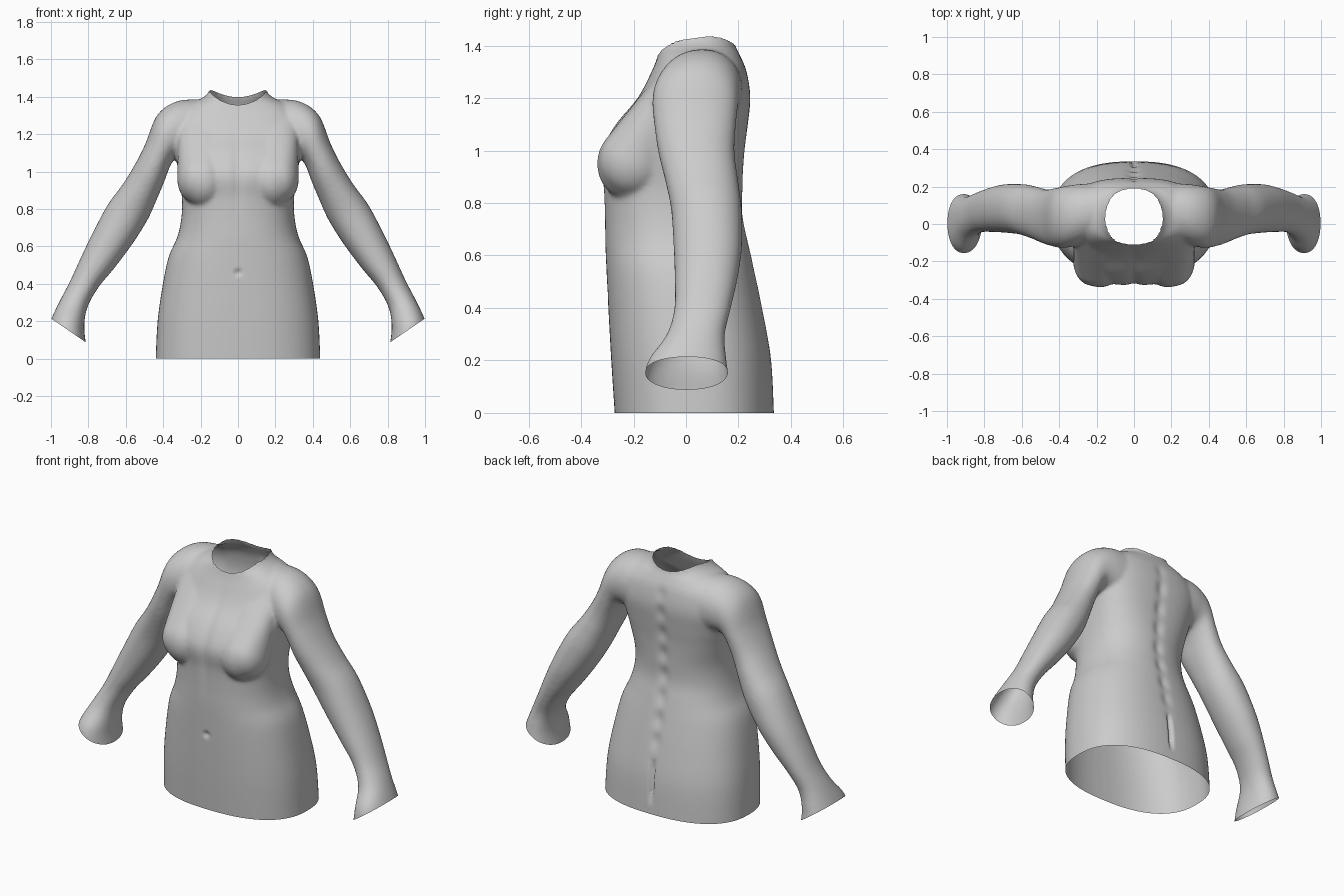
import bpy, bmesh, math
from mathutils import Vector

if "Cube" in bpy.data.objects:
    bpy.data.objects.remove(bpy.data.objects["Cube"])

VOXEL = 0.010


def spline(rows, steps):
    """Catmull-Rom interpolation through rows of numbers."""
    out = []
    for i in range(len(rows) - 1):
        p0, p1 = rows[max(i - 1, 0)], rows[i]
        p2, p3 = rows[i + 1], rows[min(i + 2, len(rows) - 1)]
        for s in range(steps):
            t = s / steps
            out.append([0.5 * (2 * b + (c - a) * t + (2 * a - 5 * b + 4 * c - d) * t * t
                               + (3 * b - a - 3 * c + d) * t ** 3)
                        for a, b, c, d in zip(p0, p1, p2, p3)])
    return out + [list(rows[-1])]


def loft(bm, rings):
    """Skin closed rings of points and cap both ends."""
    loops = [[bm.verts.new(p) for p in r] for r in rings]
    n = len(loops[0])
    for a, b in zip(loops, loops[1:]):
        for i in range(n):
            bm.faces.new((a[i], a[(i + 1) % n], b[(i + 1) % n], b[i]))
    bm.faces.new(loops[0][::-1])
    bm.faces.new(loops[-1])


def oval(centre, u, v, power, n=64):
    """Superellipse ring spanned by half axes u and v."""
    pts = []
    for i in range(n):
        c, s = math.cos(2 * math.pi * i / n), math.sin(2 * math.pi * i / n)
        e = 2 / power
        pts.append(centre + u * math.copysign(abs(c) ** e, c) + v * math.copysign(abs(s) ** e, s))
    return pts


def hull(bm, blobs):
    """Convex hull around several ellipsoids given as (centre, radii)."""
    tmp = bmesh.new()
    for c, r in blobs:
        for i in range(1, 24):
            a = math.pi * i / 24
            for j in range(36):
                b = 2 * math.pi * j / 36
                tmp.verts.new((c[0] + r[0] * math.sin(a) * math.cos(b),
                               c[1] + r[1] * math.sin(a) * math.sin(b), c[2] + r[2] * math.cos(a)))
    bmesh.ops.convex_hull(tmp, input=tmp.verts[:])
    bmesh.ops.delete(tmp, geom=[v for v in tmp.verts if not v.link_faces], context='VERTS')
    part = bpy.data.meshes.new("hull_part")
    tmp.to_mesh(part)
    tmp.free()
    bm.from_mesh(part)
    bpy.data.meshes.remove(part)


# Trunk: height, half width, front y, back y, squareness
TRUNK = [(-0.06, .44, -.268, .335, 2.45), (0.0, .44, -.272, .335, 2.45), (0.2, .43, -.285, .325, 2.45),
         (0.38, .405, -.295, .295, 2.4), (0.54, .372, -.303, .262, 2.35), (0.65, .325, -.308, .238, 2.35),
         (0.75, .303, -.31, .217, 2.35), (0.86, .30, -.315, .217, 2.4), (0.98, .315, -.326, .222, 2.8),
         (1.09, .335, -.275, .235, 2.9), (1.2, .35, -.185, .246, 2.8), (1.3, .335, -.132, .232, 2.6),
         (1.36, .265, -.108, .207, 2.4), (1.395, .19, -.10, .19, 2.2), (1.44, .148, -.096, .185, 2.2),
         (1.52, .145, -.096, .185, 2.2)]
# Arm: inner x, inner z, outer x, outer z, front y, back y
ARM = [(.15, 1.05, .17, 1.385, -.07, .22), (.26, 1.07, .32, 1.378, -.11, .213),
       (.325, 1.075, .43, 1.305, -.128, .20), (.36, 1.035, .495, 1.15, -.12, .19),
       (.395, .945, .55, 1.04, -.105, .185), (.435, .85, .618, .93, -.08, .198),
       (.485, .74, .70, .817, -.057, .212), (.567, .61, .788, .65, -.047, .213),
       (.663, .482, .845, .53, -.043, .195), (.747, .38, .90, .41, -.045, .17),
       (.805, .275, .95, .315, -.075, .148), (.822, .17, .995, .22, -.145, .155),
       (.81, .06, 1.03, .13, -.165, .17)]

bm = bmesh.new()
loft(bm, [oval(Vector((0, (f + b) / 2, z)), Vector((w, 0, 0)), Vector((0, (b - f) / 2, 0)), p)
          for z, w, f, b, p in spline(TRUNK, 5)])
for side in (1, -1):
    rings = []
    for xi, zi, xo, zo, f, b in spline(ARM, 5):
        mid = Vector((side * (xi + xo) / 2, (f + b) / 2, (zi + zo) / 2))
        rings.append(oval(mid, Vector((side * (xo - xi) / 2, 0, (zo - zi) / 2)),
                          Vector((0, (b - f) / 2, 0)), 2.15))
    loft(bm, rings)
    # Bust: round lower form sloping up into the chest
    hull(bm, [((side * .18, -.2, .95), (.125, .139, .145)),
              ((side * .225, -.2, .96), (.1, .13, .13)),
              ((side * .18, -.06, 1.26), (.14, .06, .05))])
bmesh.ops.recalc_face_normals(bm, faces=bm.faces[:])
mesh = bpy.data.meshes.new("body_parts")
bm.to_mesh(mesh)
bm.free()

# Fuse all parts into one skin
torso = bpy.data.objects.new("torso_and_arms", mesh)
bpy.context.collection.objects.link(torso)
rem = torso.modifiers.new("fuse", 'REMESH')
rem.mode, rem.voxel_size = 'VOXEL', VOXEL
smo = torso.modifiers.new("soften", 'SMOOTH')
smo.factor, smo.iterations = 0.5, 10
bpy.context.view_layer.update()
fused = bpy.data.meshes.new_from_object(torso.evaluated_get(bpy.context.evaluated_depsgraph_get()))
torso.modifiers.clear()
torso.data = fused

bm = bmesh.new()
bm.from_mesh(fused)


# Open hem and hands
def trim(point, normal):
    bmesh.ops.bisect_plane(bm, geom=bm.verts[:] + bm.edges[:] + bm.faces[:], dist=1e-5,
                           plane_co=point, plane_no=normal, clear_outer=True)


trim((0, 0, 0), (0, 0, -1))
for side in (1, -1):
    trim((side * .985, 0, .205), (side * .566, 0, -.824))


# Open neck with a curved rim
def rim(p):
    return 1.378 + 0.02 * (p.y - .045) / .145 + 0.052 * min(1, (p.x / .145) ** 2)


def in_neck(p):
    return p.z > 1.3 and abs(p.x) < .18


bmesh.ops.delete(bm, geom=[f for f in bm.faces if in_neck(f.calc_center_median())
                           and f.calc_center_median().z > rim(f.calc_center_median())], context='FACES')
for v in bm.verts:
    if v.is_boundary and in_neck(v.co):
        v.co.z = rim(v.co)


# Spine hollows, seat cleft, breastbone line and navel
def bump(d, r):
    return math.exp(-(d / r) ** 2)


for v in bm.verts:
    x, y, z = v.co
    if abs(x) > .15:
        continue
    if y > .1 and z < 1.34:
        fade = max(0, min(1, (1.34 - z) / .1, (z - .25) / .2))
        v.co.y -= (.008 + .004 * math.sin(z * 50)) * bump(x, .03) * fade
        v.co.y -= .02 * bump(x, .012) * max(0, min(1, (.32 - z) / .06, (z - .05) / .08))
    elif y < -.05 and z < 1.34:
        v.co.y += .01 * bump(x, .03) * bump(z - 1.0, .2)
        v.co.y += .014 * bump(math.hypot(x, z - .46), .016)
bm.to_mesh(fused)
bm.free()

# Single grey skin colour, smooth shading
grey = bpy.data.materials.new("plain_grey")
grey.diffuse_color = (0.6, 0.6, 0.6, 1)
grey.use_nodes = True
grey.node_tree.nodes["Principled BSDF"].inputs["Base Color"].default_value = grey.diffuse_color
fused.materials.clear()
fused.materials.append(grey)
for p in fused.polygons:
    p.use_smooth = True
    p.material_index = 0
